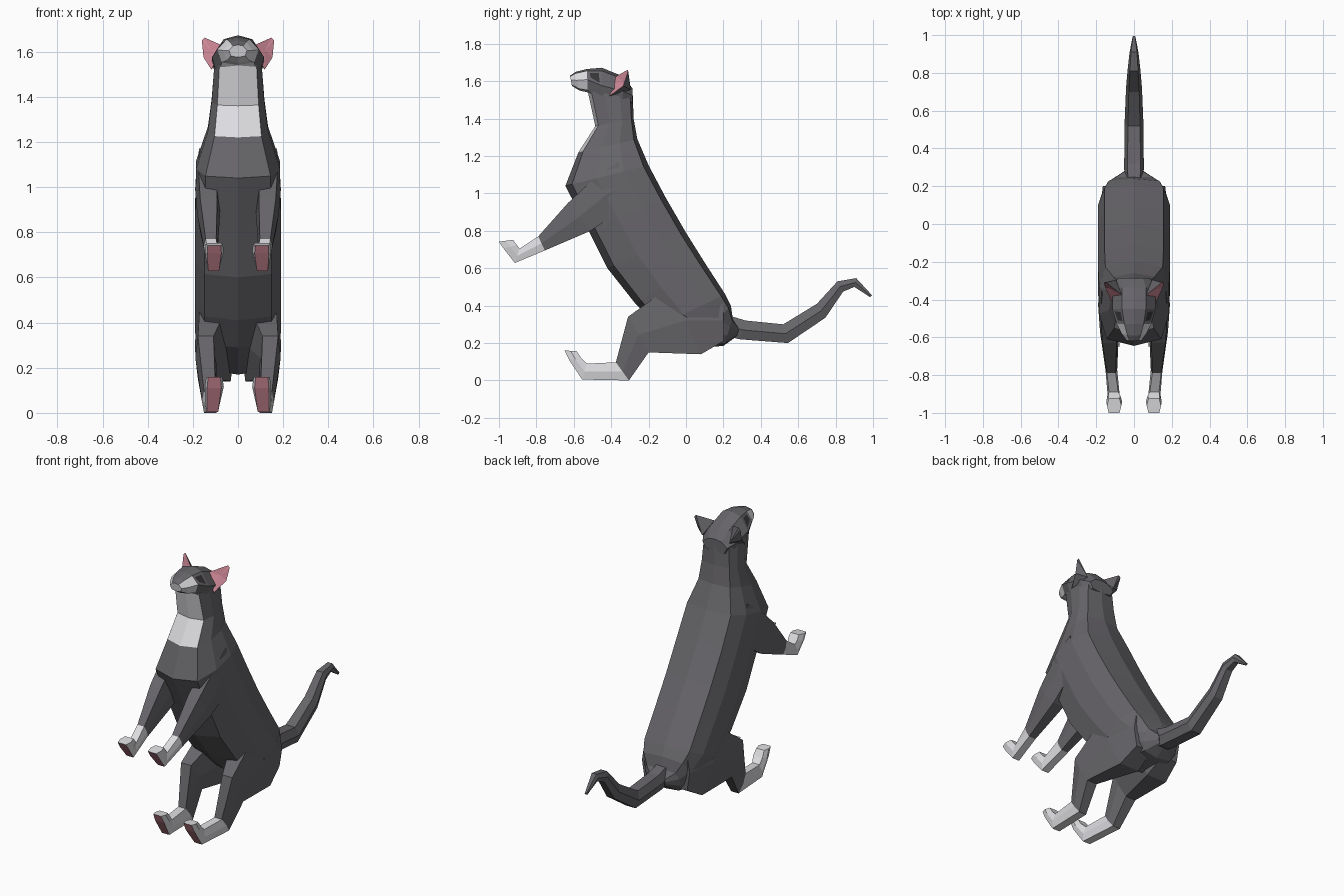
import bpy, bmesh


def material(name, rgb):
    m = bpy.data.materials.new(name)
    m.diffuse_color = (*rgb, 1)
    return m


FUR = material("grey_fur", (0.135, 0.13, 0.142))
WHITE = material("white_fur", (0.72, 0.72, 0.75))
PINK = material("pink_skin", (0.62, 0.25, 0.31))
DARK = material("dark_eye", (0.035, 0.033, 0.038))
MATS = [FUR, WHITE, PINK, DARK]


def finish(bm, name):
    bmesh.ops.recalc_face_normals(bm, faces=bm.faces)
    me = bpy.data.meshes.new(name)
    bm.to_mesh(me)
    bm.free()
    for m in MATS:
        me.materials.append(m)
    ob = bpy.data.objects.new(name, me)
    bpy.context.collection.objects.link(ob)
    return ob


def loft(name, rings, half, rule=lambda i, j: 0, inset=None):
    """Skin rings (top y, top z, bottom y, bottom z, centre x, half width).
    half = right half of the section as (width share, share from top to bottom)."""
    left = [(-x, t) for x, t in reversed(half) if x > 0]
    section = half + left
    n = len(section)
    bm = bmesh.new()
    loops = []
    for ty, tz, by, bz, cx, hw in rings:
        loops.append([bm.verts.new((cx + x * hw, ty + (by - ty) * t, tz + (bz - tz) * t))
                      for x, t in section])
    special = []
    for i in range(len(loops) - 1):
        a, b = loops[i], loops[i + 1]
        for j in range(n):
            k = (j + 1) % n
            f = bm.faces.new((a[j], a[k], b[k], b[j]))
            f.material_index = rule(i, j)
            if inset and (i, j) in inset:
                special.append(f)
    bm.faces.new(loops[0])
    bm.faces.new(loops[-1]).material_index = rule(len(loops) - 1, 0)
    if special:
        bmesh.ops.recalc_face_normals(bm, faces=bm.faces)
        bmesh.ops.inset_individual(bm, faces=special, thickness=0.022)
        for f in special:
            f.material_index = 3
    return finish(bm, name)


# torso from rump to throat, with a pale bib on the upper chest
torso = [
    (0.285, 0.28, 0.27, 0.235, 0, 0.05),
    (0.25, 0.33, 0.20, 0.185, 0, 0.12),
    (0.24, 0.40, 0.03, 0.17, 0, 0.165),
    (0.21, 0.46, -0.15, 0.29, 0, 0.19),
    (0.10, 0.63, -0.27, 0.41, 0, 0.19),
    (0.00, 0.79, -0.42, 0.60, 0, 0.19),
    (-0.11, 0.98, -0.52, 0.80, 0, 0.19),
    (-0.20, 1.15, -0.645, 1.04, 0, 0.185),
    (-0.26, 1.29, -0.575, 1.22, 0, 0.133),
    (-0.28, 1.40, -0.485, 1.36, 0, 0.117),
    (-0.285, 1.53, -0.525, 1.545, 0, 0.105),
]
loft("torso", torso,
     [(0, 0), (0.82, 0.06), (1, 0.3), (1, 0.62), (0.78, 0.92), (0, 1)],
     lambda i, j: 1 if i >= 8 and j in (4, 5) else 0)

# head with white muzzle and inset eyes
head = [
    (-0.285, 1.56, -0.285, 1.48, 0, 0.085),
    (-0.335, 1.625, -0.34, 1.45, 0, 0.115),
    (-0.45, 1.672, -0.45, 1.46, 0, 0.115),
    (-0.53, 1.665, -0.525, 1.54, 0, 0.092),
    (-0.59, 1.65, -0.57, 1.55, 0, 0.065),
    (-0.62, 1.63, -0.61, 1.575, 0, 0.04),
]
loft("head", head,
     [(0, 0), (0.55, 0.08), (1, 0.45), (0.78, 0.9), (0, 1)],
     lambda i, j: 1 if (i >= 3 and j not in (0, 7)) or i == 5 or (i == 2 and j in (3, 4)) else 0,
     inset={(2, 1), (2, 6)})

# tail
tail = [
    (0.22, 0.35, 0.20, 0.24, 0, 0.05),
    (0.32, 0.32, 0.29, 0.22, 0, 0.052),
    (0.52, 0.30, 0.545, 0.20, 0, 0.05),
    (0.70, 0.41, 0.745, 0.335, 0, 0.042),
    (0.81, 0.53, 0.84, 0.475, 0, 0.033),
    (0.91, 0.547, 0.90, 0.50, 0, 0.024),
    (0.995, 0.455, 0.985, 0.445, 0, 0.008),
]
loft("tail", tail, [(0.65, 0), (1, 0.5), (0.65, 1)])

# legs: the white part starts at the wrist or ankle, the sole is pink
front_leg = [
    (-0.36, 1.17, -0.30, 0.93, 0.135, 0.05),
    (-0.47, 1.10, -0.39, 0.88, 0.135, 0.055),
    (-0.63, 0.95, -0.51, 0.80, 0.13, 0.05),
    (-0.79, 0.77, -0.755, 0.695, 0.12, 0.031),
    (-0.89, 0.705, -0.915, 0.628, 0.108, 0.032),
    (-0.905, 0.725, -0.975, 0.705, 0.105, 0.042),
    (-0.925, 0.752, -1.0, 0.742, 0.105, 0.038),
]
hind_leg = [
    (0.20, 0.43, 0.20, 0.21, 0.095, 0.07),
    (-0.09, 0.50, 0.08, 0.14, 0.1, 0.09),
    (-0.31, 0.34, -0.20, 0.15, 0.143, 0.046),
    (-0.375, 0.097, -0.305, 0.0, 0.125, 0.034),
    (-0.53, 0.09, -0.555, 0.005, 0.113, 0.034),
    (-0.56, 0.12, -0.625, 0.11, 0.105, 0.042),
    (-0.585, 0.157, -0.65, 0.16, 0.105, 0.036),
]


def leg_colour(i, j):
    if i in (4, 5) and j == 2:
        return 2
    return 1 if i >= 3 else 0


for side, label in ((1, "right"), (-1, "left")):
    for name, rings in (("front_leg", front_leg), ("hind_leg", hind_leg)):
        loft(f"{name}_{label}", [(*r[:4], r[4] * side, r[5]) for r in rings],
             [(0.75, 0), (1, 0.5), (0.75, 1)], leg_colour)

    # ear: pink front face, grey back drawn to a point behind
    bm = bmesh.new()
    rim = [bm.verts.new((x * side, y, z)) for x, y, z in (
        (0.065, -0.375, 1.625), (0.148, -0.31, 1.662), (0.16, -0.31, 1.65),
        (0.153, -0.335, 1.575), (0.118, -0.41, 1.52))]
    back = bm.verts.new((0.095 * side, -0.295, 1.555))
    for k in range(5):
        a, b = rim[k], rim[(k + 1) % 5]
        bm.faces.new((a, b, back))
    hub = bm.verts.new((0.12 * side, -0.345, 1.605))
    for k in range(5):
        bm.faces.new((rim[k], rim[(k + 1) % 5], hub)).material_index = 2
    finish(bm, f"ear_{label}")
